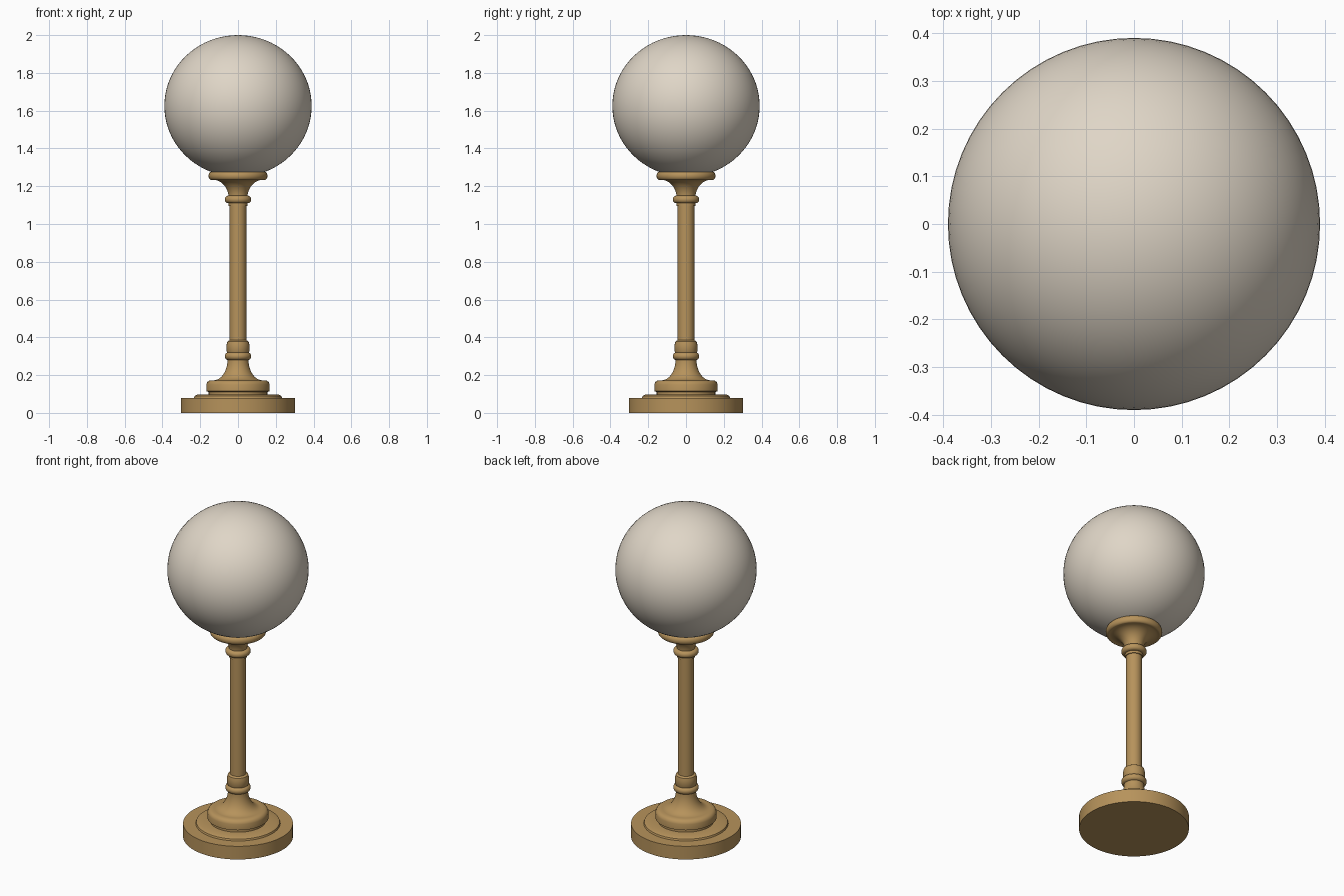
import bpy, math

cube = bpy.data.objects.get("Cube")
if cube:
    bpy.data.objects.remove(cube, do_unlink=True)


def material(name, rgb):
    m = bpy.data.materials.new(name)
    m.use_nodes = True
    m.diffuse_color = (*rgb, 1)
    m.node_tree.nodes["Principled BSDF"].inputs["Base Color"].default_value = (*rgb, 1)
    return m


brass = material("brass", (0.47, 0.29, 0.105))
glass = material("frosted glass", (0.74, 0.67, 0.57))


def finish(obj, mat, angle):
    obj.data.materials.append(mat)
    bpy.ops.object.select_all(action='DESELECT')
    obj.select_set(True)
    bpy.context.view_layer.objects.active = obj
    bpy.ops.object.shade_smooth_by_angle(angle=math.radians(angle))


def lathe(name, profile, mat, sides=64):
    """Turn a (radius, height) profile, closed by flat discs at both ends."""
    verts, faces = [], []
    for r, z in profile:
        for i in range(sides):
            a = 2 * math.pi * i / sides
            verts.append((r * math.cos(a), r * math.sin(a), z))
    for k in range(len(profile) - 1):
        for i in range(sides):
            a, b = k * sides + i, k * sides + (i + 1) % sides
            faces.append((a, b, b + sides, a + sides))
    faces.append(tuple(reversed(range(sides))))
    faces.append(tuple(range(len(verts) - sides, len(verts))))
    mesh = bpy.data.meshes.new(name)
    mesh.from_pydata(verts, [], faces)
    obj = bpy.data.objects.new(name, mesh)
    bpy.context.collection.objects.link(obj)
    finish(obj, mat, 35)


def bead(radius, z, bulge, half, steps=10):
    """Half-round moulding profile."""
    angles = [math.pi * (i / steps - 0.5) for i in range(steps + 1)]
    return [(radius + bulge * math.cos(a), z + half * math.sin(a)) for a in angles]


def flare(r0, z0, r1, z1, steps=10):
    """Concave sweep, flat at the first point and upright at the second."""
    angles = [math.pi / 2 * i / steps for i in range(steps + 1)]
    return [(r1 + (r0 - r1) * (1 - math.sin(a)), z0 + (z1 - z0) * (1 - math.cos(a)))
            for a in angles]


# Foot: wide disc, thin step, then the moulded pedestal
lathe("base_disc", [(0.303, 0), (0.303, 0.08), (0.235, 0.08)], brass)
lathe("base_step", [(0.235, 0.075), (0.23, 0.09), (0.215, 0.097), (0.15, 0.097)], brass)
lathe("pedestal", [(0.155, 0.09), (0.155, 0.11), (0.168, 0.115), (0.168, 0.15),
                   (0.163, 0.163), (0.15, 0.172)]
      + flare(0.13, 0.172, 0.055, 0.285), brass)
lathe("lower_ring", bead(0.052, 0.3, 0.018, 0.02), brass)
lathe("lower_collar", [(0.052, 0.31), (0.06, 0.325), (0.06, 0.362),
                       (0.056, 0.378), (0.045, 0.385)], brass)

# Stem
lathe("stem", [(0.044, 0.3), (0.044, 1.14)], brass)
lathe("upper_band", [(0.049, 1.095), (0.049, 1.12)], brass)
lathe("upper_ring", bead(0.052, 1.13, 0.018, 0.02), brass)

# Cup under the globe
lathe("cup", list(reversed(flare(0.135, 1.235, 0.05, 1.14)))
      + bead(0.14, 1.255, 0.016, 0.022), brass)

# Slightly flattened globe
bpy.ops.mesh.primitive_uv_sphere_add(segments=64, ring_count=40, radius=0.39,
                                     location=(0, 0, 1.625))
globe = bpy.context.object
globe.name = "globe"
globe.scale.z = 0.375 / 0.39
finish(globe, glass, 60)
